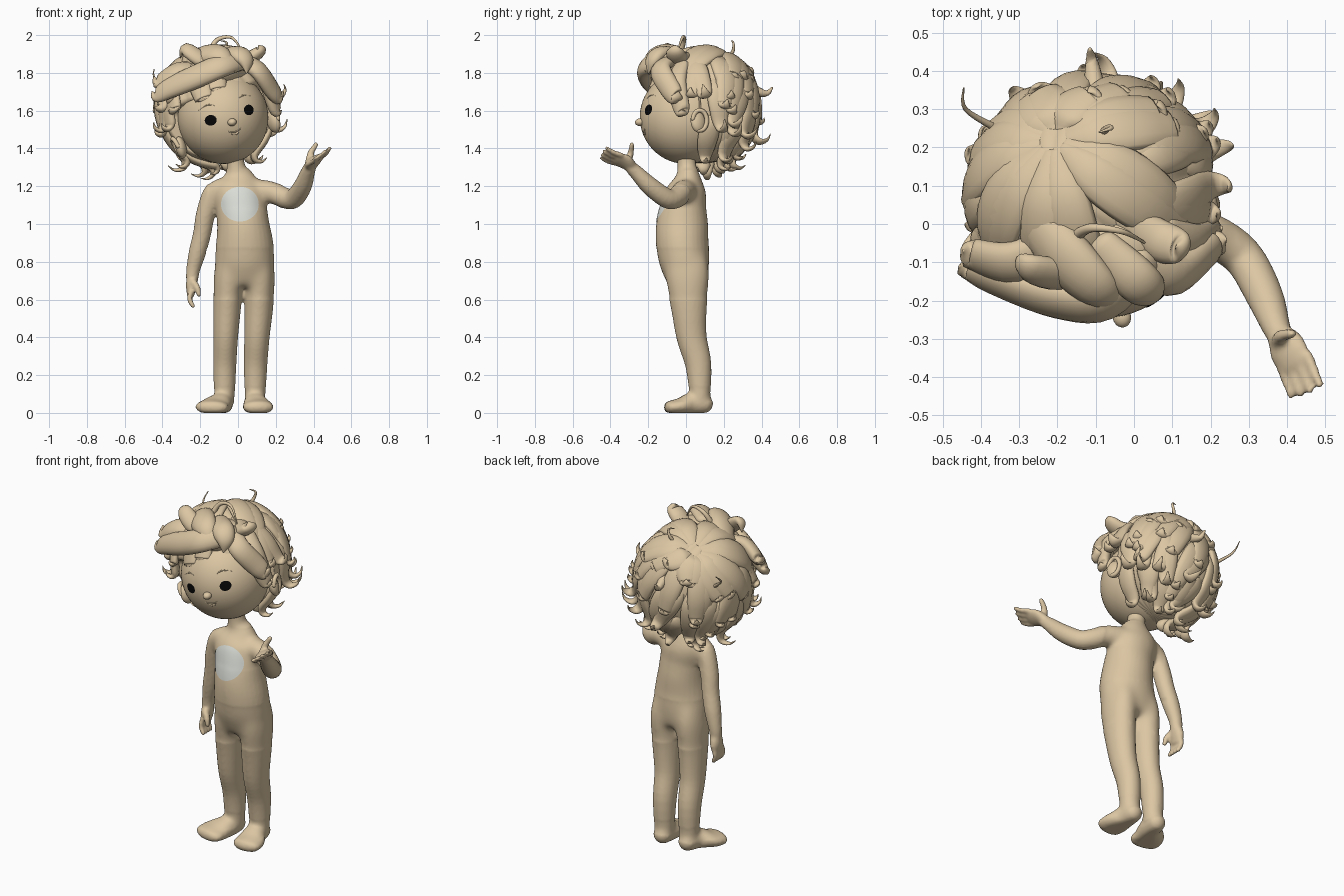
import bpy, bmesh, math, random
from mathutils import Vector, Matrix
from mathutils.bvhtree import BVHTree

if "Cube" in bpy.data.objects:
    bpy.data.objects.remove(bpy.data.objects["Cube"])

random.seed(4)


def material(name, rgb):
    m = bpy.data.materials.new(name)
    m.diffuse_color = (*rgb, 1)
    m.use_nodes = True
    m.node_tree.nodes["Principled BSDF"].inputs["Base Color"].default_value = m.diffuse_color
    return m


CLAY = material("tan clay", (0.72, 0.57, 0.37))
PALE = material("pale grey", (0.70, 0.72, 0.67))
BLACK = material("black", (0.002, 0.002, 0.002))


def finish(bm, name, mat, recalc=True):
    if recalc:
        bmesh.ops.recalc_face_normals(bm, faces=bm.faces)
    me = bpy.data.meshes.new(name)
    bm.to_mesh(me)
    bm.free()
    me.materials.append(mat)
    for p in me.polygons:
        p.use_smooth = True
    ob = bpy.data.objects.new(name, me)
    bpy.context.collection.objects.link(ob)
    return ob


def spline(rows, k):
    """Catmull-Rom resampling of (x, y, z, rx, ry) stations."""
    r = [rows[0]] + list(rows) + [rows[-1]]
    out = []
    for i in range(1, len(r) - 2):
        for j in range(k):
            t = j / k
            out.append([0.5 * (2 * b + (c - a) * t + (2 * a - 5 * b + 4 * c - d) * t * t
                               + (3 * b - a - 3 * c + d) * t ** 3)
                        for a, b, c, d in zip(*r[i - 1:i + 3])])
    return out + [list(rows[-1])]


def loft(bm, rows, ref=(1, 0, 0), n=16, k=4, cap=1.0):
    """Sweep an ellipse through the stations and round both ends."""
    rows = spline([tuple(r) if len(r) == 5 else (*r, r[3]) for r in rows], k)
    pts = [Vector(r[:3]) for r in rows]
    last = len(pts) - 1
    st = [(p, (pts[min(i + 1, last)] - pts[max(i - 1, 0)]).normalized(), abs(rows[i][3]), abs(rows[i][4]))
          for i, p in enumerate(pts)]

    def dome(s, sign, angles):
        p, t, a, b = s
        h = cap * min(a, b) * sign
        return [(p + t * h * math.sin(q), t, a * math.cos(q), b * math.cos(q)) for q in angles]
    st = dome(st[0], -1, (1.35, 0.9, 0.45)) + st + dome(st[-1], 1, (0.45, 0.9, 1.35))
    ref = Vector(ref)
    rings = []
    for p, t, a, b in st:
        u = (ref - t * ref.dot(t)).normalized()
        v = t.cross(u)
        rings.append([bm.verts.new(p + u * a * math.cos(2 * math.pi * i / n) + v * b * math.sin(2 * math.pi * i / n))
                      for i in range(n)])
    for A, B in zip(rings, rings[1:]):
        for i in range(n):
            bm.faces.new((A[i], A[(i + 1) % n], B[(i + 1) % n], B[i]))
    bm.faces.new(rings[0])
    bm.faces.new(rings[-1])


# ---- body: torso, legs, feet, arms and hands fused by a voxel remesh
bm = bmesh.new()
loft(bm, [(-.02, .0, 1.38, .05), (-.01, .005, 1.30, .05), (0, .01, 1.245, .095, .07), (0, .003, 1.18, .135, .105),
          (.015, -.012, 1.10, .135, .12), (.027, -.02, 1.0, .138, .137), (.035, -.02, .90, .151, .139),
          (.035, -.008, .80, .159, .135), (.035, .01, .695, .14, .108)], n=32, cap=.15)
legs = [[(.113, .82, .07), (.117, .72, .08), (.11, .55, .075), (.10, .40, .067), (.093, .25, .062), (.09, .06, .054)],
        [(-.043, .82, .07), (-.05, .72, .08), (-.058, .55, .073), (-.065, .40, .065), (-.07, .25, .061),
         (-.072, .06, .054)]]
depth = [(.0, .11), (.008, .118), (.016, .094), (.03, .08), (.066, .069), (.075, .052)]
for leg in legs:
    loft(bm, [(x, y, z, r, ry) for (x, z, r), (y, ry) in zip(leg, depth)], n=24, cap=.4)
for heel, toe, w in ((.087, .108, .08), (-.077, -.14, .088)):
    loft(bm, [(heel, .092, .05, .052, .054), (heel * .8 + toe * .2, .03, .05, .062, .06),
              (heel * .2 + toe * .8, -.03, .035, w, .044), (toe, -.076, .03, w, .038)], n=20)
for v in bm.verts:  # flat soles
    v.co.z = max(v.co.z, 0)
# raised arm and open hand
loft(bm, [(.08, .0, 1.17, .07), (.17, -.02, 1.17, .06), (.24, -.05, 1.14, .056), (.295, -.10, 1.135, .053),
          (.342, -.19, 1.20, .049), (.368, -.26, 1.27, .039), (.38, -.29, 1.30, .034)], (0, 1, 1))
side = Vector((.8, .25, .5))
loft(bm, [(.378, -.285, 1.30, .033, .029), (.40, -.325, 1.33, .054, .028), (.42, -.365, 1.345, .052, .02)], side)
loft(bm, [(.375, -.31, 1.325, .021), (.385, -.293, 1.375, .018), (.412, -.286, 1.42, .014)], side, n=10)
# lowered arm and relaxed hand
loft(bm, [(-.09, 0, 1.185, .06), (-.135, .01, 1.155, .055), (-.172, .025, 1.05, .051), (-.19, .04, .95, .048),
          (-.215, .055, .85, .046), (-.237, .065, .76, .037), (-.243, .065, .71, .033)], (0, 1, 0))
loft(bm, [(-.241, .065, .72, .033, .031), (-.247, .065, .67, .048, .029), (-.25, .06, .63, .044, .021)], (0, 1, 0))
loft(bm, [(-.235, .03, .69, .02), (-.215, .015, .66, .017), (-.207, .01, .625, .013)], (0, 1, 0), n=10)
for k in (-1.5, -.5, .5, 1.5):  # fingers of both hands
    a = Vector((.418, -.355, 1.343)) + k * Vector((.024, .007, .015))
    b = Vector((.448, -.442 + .006 * abs(k), 1.375)) + k * Vector((.025, .009, .018))
    m = (a + b) / 2 - Vector((0, 0, .005))
    loft(bm, [(*a, .0145), (*m, .0135), (*b, .0115)], side, n=10)
    y = .058 + k * .024
    loft(bm, [(-.25, y, .64, .0145), (-.256, y - .004, .60, .014), (-.238, y - .01, .565, .012)], (0, 1, 0), n=10)
raw = finish(bm, "body_raw", CLAY)
rm = raw.modifiers.new("fuse", 'REMESH')
rm.mode, rm.voxel_size = 'VOXEL', .008
sm = raw.modifiers.new("soften", 'SMOOTH')
sm.factor, sm.iterations = .5, 6
bpy.context.view_layer.update()
bm = bmesh.new()
bm.from_object(raw, bpy.context.evaluated_depsgraph_get())
bpy.data.objects.remove(raw)
# soften the joins at the hips, shoulders and ankles
for lo, hi, wide, times in ((.60, .87, .2, 60), (1.08, 1.28, .19, 25), (.06, .14, .25, 15)):
    zone = [v for v in bm.verts if lo < v.co.z < hi and abs(v.co.x - .03) < wide and v.co.y > -.17]
    for _ in range(times):
        bmesh.ops.smooth_vert(bm, verts=zone, factor=.5, use_axis_x=True, use_axis_y=True, use_axis_z=True)
tree = BVHTree.FromBMesh(bm)
finish(bm, "body", CLAY)

# ---- head frame: turned and tilted
M = (Matrix.Translation((-.08, 0, 1.565)) @ Matrix.Rotation(math.radians(12.5), 4, 'Z')
     @ Matrix.Rotation(math.radians(-15), 4, 'Y'))
R3 = M.to_3x3()
HX, HY, HZ = .24, .245, .247


def ball(name, loc, size, rot=Matrix(), seg=32):
    b = bmesh.new()
    bmesh.ops.create_uvsphere(b, u_segments=seg, v_segments=seg // 2, radius=1,
                              matrix=M @ Matrix.Translation(loc) @ rot.to_4x4() @ Matrix.Diagonal((*size, 1)))
    finish(b, name, CLAY)


def on_face(x, z, out=.003):
    return M @ Vector((x, -HY * math.sqrt(1 - (x / HX) ** 2 - (z / HZ) ** 2) - out, z))


def on_chest(x, z):
    hit = tree.ray_cast(Vector((x, -1, z)), Vector((0, 1, 0)))[0]
    return (hit or Vector((x, -.1, z))) - Vector((0, .003, 0))


def plate(name, cx, cz, rx, rz, surface, mat, n=40, m=8):
    b = bmesh.new()
    mid = b.verts.new(surface(cx, cz))
    rings = [[b.verts.new(surface(cx + rx * j / m * math.cos(2 * math.pi * i / n),
                                  cz + rz * j / m * math.sin(2 * math.pi * i / n))) for i in range(n)]
             for j in range(1, m + 1)]
    for i in range(n):
        b.faces.new((mid, rings[0][i], rings[0][(i + 1) % n]))
        for A, B in zip(rings, rings[1:]):
            b.faces.new((A[i], B[i], B[(i + 1) % n], A[(i + 1) % n]))
    finish(b, name, mat, recalc=False)


ball("head", (0, 0, 0), (HX, HY, HZ), seg=64)
ball("nose", (-.012, -.248, -.024), (.024, .027, .02))
plate("chest_patch", .01, 1.105, .1, .092, on_chest, PALE)
for s, label in ((-1, "right"), (1, "left")):
    plate(label + "_eye", s * .106 - .008, .014, .029, .028, on_face, BLACK)
    ball(label + "_ear", (s * .26, .005, -.095), (.028, .045, .058), Matrix.Rotation(s * .4, 4, 'Z'))
    b = bmesh.new()  # raised rim of the ear
    rim = [M @ Vector((s * (.278 + .012 * math.sin(a)), .01 + .038 * math.cos(a), -.092 + .052 * math.sin(a)))
           for a in [math.radians(q) for q in range(-100, 200, 30)]]
    loft(b, [(*p, .012) for p in rim], R3 @ Vector((1, 0, 0)), n=10)
    finish(b, label + "_ear_rim", CLAY)
    b = bmesh.new()
    loft(b, [(*on_face(s * x - .008, z, -.001), r) for x, z, r in ((.065, .083, .001), (.10, .096, .004), (.145, .08, .001))],
         n=8)
    finish(b, label + "_brow", CLAY)
b = bmesh.new()
for lift, wide, r in ((0, .045, .004), (-.012, .026, .006)):
    loft(b, [(*on_face(x * wide - .006, -.078 + .018 * x * x + lift, -.002), q)
             for x, q in ((-1, .001), (-.5, r), (0, r), (.5, r), (1, .001))], n=8)
finish(b, "mouth", CLAY)

# ---- hair cap: grooved ellipsoid cut back from the face
SX, SY, SZ = .30, .275, .305
MID = Vector((0, .10, .06))


def scalp(az, el, m=1.0, tilt=0.0):
    d = Vector((math.cos(el) * math.sin(az), -math.cos(el) * math.cos(az), math.sin(el)))
    d = Matrix.Rotation(-tilt, 3, 'X') @ d
    return MID + Vector((SX * d.x, SY * d.y, SZ * d.z)) * m


b = bmesh.new()
bmesh.ops.create_uvsphere(b, u_segments=128, v_segments=48, radius=1)
for v in b.verts:
    az, el = math.atan2(v.co.x, -v.co.y), math.asin(max(-1, min(1, v.co.z)))
    groove = abs(math.sin(10 * az + 1.2 * math.sin(3 * el))) * math.cos(el)
    p = scalp(az, el, .985 + .03 * groove)
    f = max(0, min(1, (p.z - .08) / .12))
    p.y = max(p.y, .02 - .32 * f * f * (3 - 2 * f))
    v.co = M @ p
finish(b, "hair_cap", CLAY)
ball("quiff_base", (.02, -.065, .25), (.19, .115, .09))

# ---- layered locks that follow the scalp from a crown at the back and flick outward
b = bmesh.new()
for el0, el1, count, skip, w, curl, tilt in ((82, 22, 15, 0, .066, .012, 32), (48, -8, 15, 52, .06, .026, 0),
                                             (14, -33, 13, 84, .058, .036, 0), (-22, -64, 11, 84, .054, .034, 0)):
    for i in range(count):
        az = math.radians(skip + (360 - 2 * skip) * (i + .5) / count + random.uniform(-6, 6))
        drift = random.uniform(-.3, .3)
        e1 = el1 - tilt * math.cos(az) + random.uniform(-10, 10)
        h = random.uniform(-.015, .02)
        pts = [scalp(az + drift * t, math.radians(el0 + (e1 - el0) * t), m + h * t, math.radians(tilt))
               for t, m in ((0, .96), (.25, .99), (.5, 1.01), (.75, 1.02), (1, 1.03))]
        dn = (pts[-1] - pts[-2]).normalized()
        out = (pts[-1] - MID).normalized()
        out = (out - dn * out.dot(dn)).normalized()
        r = curl * random.uniform(.6, 1.35)
        pts += [pts[-1] + r * (dn * 1.3 * math.sin(a) + out * (1 - math.cos(a))) for a in (.8, 1.6, 2.5, 3.2)]
        taper = (.4, .85, 1, .95, .8, .62, .45, .25, .06)
        loft(b, [(*(M @ p), w * q, .024 * min(1, q * 1.3)) for p, q in zip(pts, taper)], R3 @ dn.cross(out), n=12, k=3)
finish(b, "hair_locks", CLAY)


# ---- swept fringe and forelocks, flattened against the head
def forelock(name, w, *pts):
    n = len(pts) - 1
    ref = (Vector(pts[n - 1]) - Vector(pts[0])).cross(Vector(pts[n // 2]) - M @ MID).normalized()
    size = [w * max(.08, math.sin(math.pi * min(1, .25 + .75 * i / n)) ** .7) for i in range(n + 1)]
    b = bmesh.new()
    loft(b, [(*p, s, .65 * s) for p, s in zip(pts, size)], ref, n=16, k=5)
    finish(b, name, CLAY)


forelock("fringe_sweep", .068, (.03, -.10, 1.87), (-.08, -.20, 1.84), (-.21, -.195, 1.785), (-.36, -.145, 1.72),
         (-.43, -.12, 1.68), (-.455, -.11, 1.70))
forelock("quiff_left", .075, (-.27, .03, 1.84), (-.18, -.08, 1.89), (-.09, -.17, 1.89), (-.02, -.215, 1.81))
forelock("quiff_right", .06, (-.08, -.06, 1.90), (.0, -.14, 1.90), (.04, -.18, 1.86), (.045, -.20, 1.80))
forelock("fringe_right", .06, (.0, -.06, 1.87), (.10, -.135, 1.82), (.18, -.08, 1.71), (.215, -.05, 1.67), (.24, -.04, 1.70))
forelock("top_flick_left", .05, (-.10, -.09, 1.85), (-.19, -.13, 1.87), (-.28, -.11, 1.925), (-.305, -.09, 1.88))
forelock("top_flick_right", .055, (-.03, .02, 1.88), (.06, -.04, 1.88), (.12, -.06, 1.92), (.11, -.06, 1.945))
forelock("side_sweep", .06, (-.18, -.03, 1.82), (-.31, -.10, 1.81), (-.42, -.08, 1.75), (-.445, -.07, 1.78))
forelock("right_temple", .06, (-.22, .05, 1.78), (-.33, -.02, 1.74), (-.40, -.06, 1.62), (-.44, -.06, 1.62))
forelock("left_temple", .055, (.08, -.02, 1.84), (.15, -.05, 1.75), (.20, -.02, 1.60), (.23, -.01, 1.60))

# ---- loose curls
b = bmesh.new()
for w, pts in ((.016, [(-.15, -.03, 1.91), (-.11, -.01, 1.975), (-.03, -.02, 1.985), (.03, -.05, 1.90)]),
               (.012, [(-.10, .22, 1.86), (-.07, .25, 1.92), (-.06, .25, 1.96), (-.09, .24, 1.97)]),
               (.010, [(-.36, .25, 1.70), (-.44, .30, 1.77), (-.445, .355, 1.82)]),
               (.03, [(-.10, .34, 1.72), (-.11, .42, 1.69), (-.115, .455, 1.72)])):
    loft(b, [(*p, w * (1 - .8 * i / (len(pts) - 1))) for i, p in enumerate(pts)], (.2, .9, .3), n=10, k=5)
finish(b, "loose_curls", CLAY)
